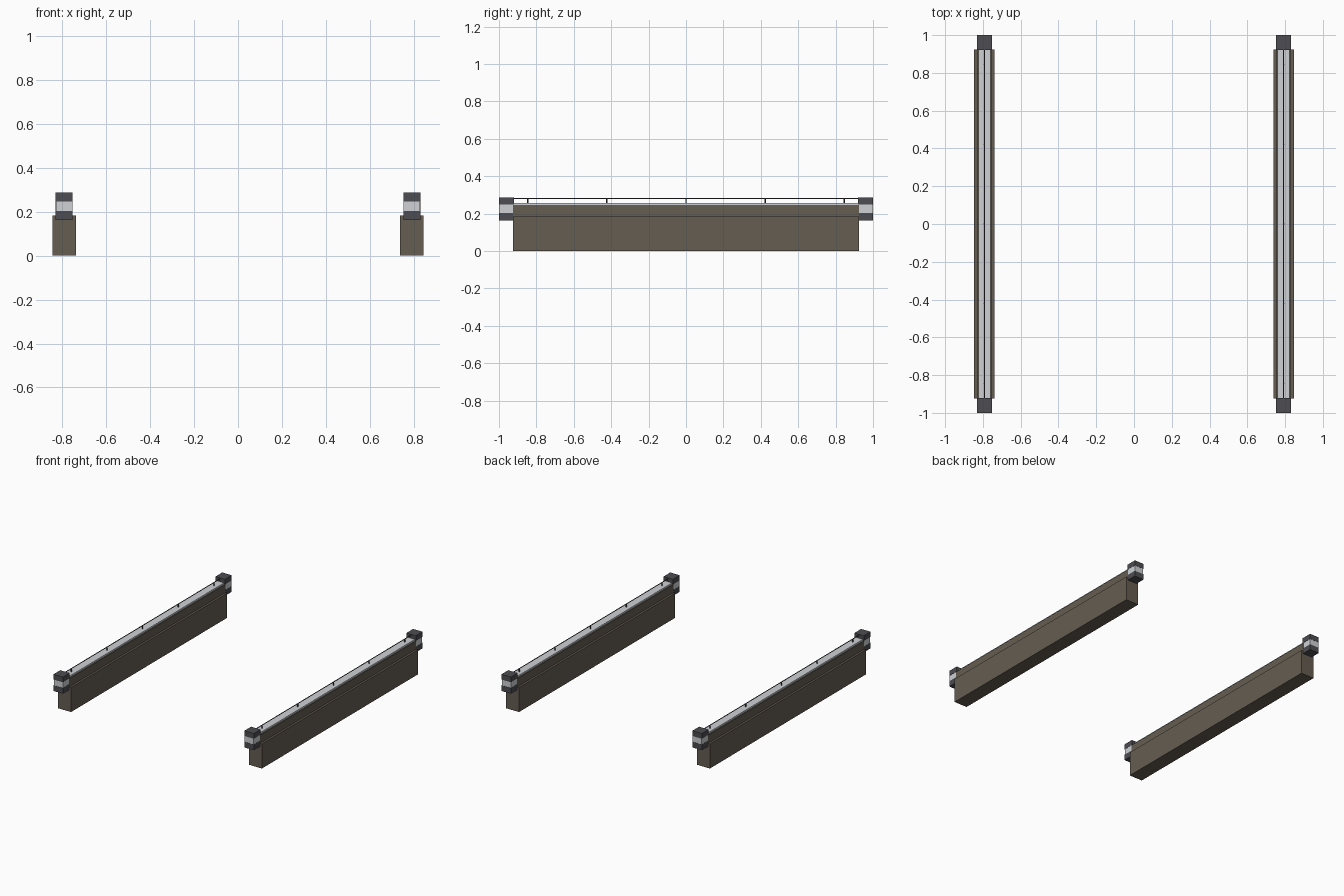
import bpy
import bmesh
from mathutils import Matrix, Vector

cube = bpy.data.objects.get("Cube")
if cube:
    bpy.data.objects.remove(cube, do_unlink=True)


def material(name, rgb):
    m = bpy.data.materials.new(name)
    m.use_nodes = True
    col = (*rgb, 1)
    m.diffuse_color = col
    m.node_tree.nodes["Principled BSDF"].inputs["Base Color"].default_value = col
    return m


BROWN = material("brown wood", (0.13, 0.11, 0.085))
DARK = material("dark grey", (0.075, 0.075, 0.085))
STEEL = material("light steel", (0.62, 0.64, 0.66))


def finish(name, bm, mat):
    mesh = bpy.data.meshes.new(name)
    bm.to_mesh(mesh)
    bm.free()
    mesh.materials.append(mat)
    ob = bpy.data.objects.new(name, mesh)
    bpy.context.collection.objects.link(ob)


def box(name, mat, x, y, z0, z1, width, length):
    bm = bmesh.new()
    size = Vector((width, length, z1 - z0))
    centre = Vector((x, y, (z0 + z1) / 2))
    bmesh.ops.create_cube(bm, size=1, matrix=Matrix.LocRotScale(centre, None, size))
    finish(name, bm, mat)


def rod(name, mat, centre, radius, depth, along_y=False):
    bm = bmesh.new()
    turn = Matrix.Rotation(1.5708, 4, "X") if along_y else Matrix.Identity(4)
    bmesh.ops.create_cone(bm, cap_ends=True, segments=8, radius1=radius, radius2=radius,
                          depth=depth, matrix=Matrix.Translation(centre) @ turn)
    finish(name, bm, mat)


for side, x in (("left", 0.792), ("right", -0.792)):
    # Stepped beam with a steel strip on top
    box(side + "_beam_base", BROWN, x, 0, 0, 0.184, 0.108, 1.85)
    box(side + "_beam_ledge", BROWN, x, 0, 0.184, 0.246, 0.078, 1.85)
    box(side + "_steel_strip", STEEL, x, 0, 0.246, 0.258, 0.062, 1.85)

    # Thin wire held by small posts
    rod(side + "_wire", DARK, (x, 0, 0.281), 0.003, 1.86, along_y=True)
    for i, y in enumerate((-0.845, -0.423, 0, 0.423, 0.845)):
        rod(f"{side}_wire_post_{i + 1}", DARK, (x, y, 0.268), 0.004, 0.026)

    # Banded clamps on both ends
    for end, s in (("front", -1), ("back", 1)):
        name = f"{side}_{end}_clamp"
        box(name + "_lower", DARK, x, s * 0.96, 0.162, 0.204, 0.078, 0.08)
        box(name + "_band", STEEL, x, s * 0.96, 0.204, 0.248, 0.075, 0.077)
        box(name + "_upper", DARK, x, s * 0.96, 0.248, 0.287, 0.078, 0.08)
